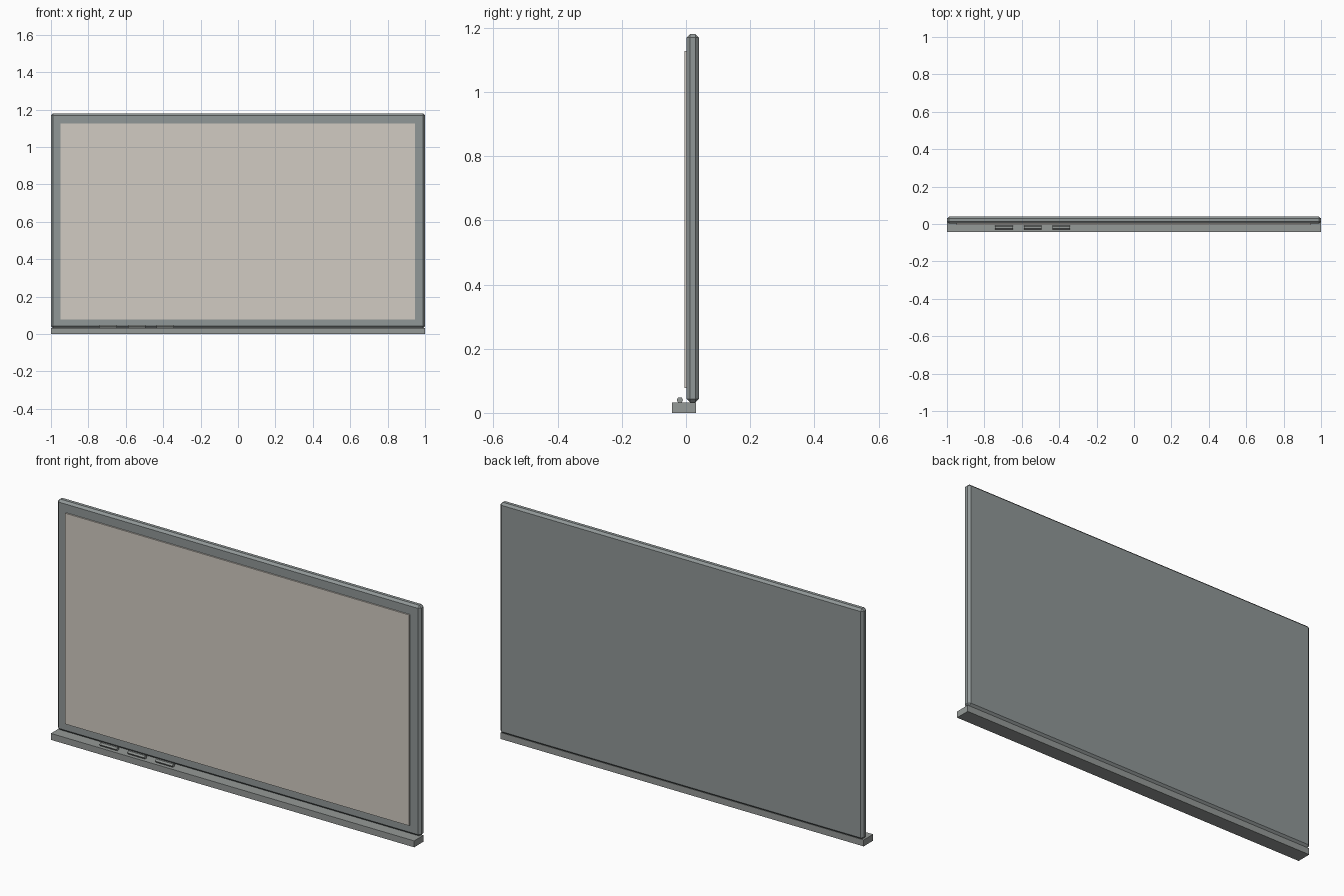
import bpy
import math

cube = bpy.data.objects.get("Cube")
if cube:
    bpy.data.objects.remove(cube, do_unlink=True)


def material(name, rgb):
    mat = bpy.data.materials.new(name)
    mat.use_nodes = True
    mat.diffuse_color = (*rgb, 1)
    mat.node_tree.nodes["Principled BSDF"].inputs["Base Color"].default_value = (*rgb, 1)
    return mat


grey = material("frame grey", (0.28, 0.31, 0.31))
tray_grey = material("tray grey", (0.30, 0.32, 0.31))
cream = material("board cream", (0.64, 0.60, 0.54))


def box(name, low, high, mat, bevel=0):
    centre = [(a + b) / 2 for a, b in zip(low, high)]
    bpy.ops.mesh.primitive_cube_add(size=1, location=centre)
    obj = bpy.context.object
    obj.name = name
    obj.scale = [b - a for a, b in zip(low, high)]
    bpy.ops.object.transform_apply(location=False, rotation=False, scale=True)
    obj.data.materials.append(mat)
    if bevel:
        mod = obj.modifiers.new("Chamfer", "BEVEL")
        mod.width = bevel
        mod.segments = 1
    return obj


# Chamfered frame slab, writing surface and pen tray
box("frame", (-1, 0.002, 0.032), (1, 0.04, 1.18), grey, 0.011)
box("writing_surface", (-0.948, -0.005, 0.078), (0.945, 0.01, 1.127), cream)
box("pen_tray", (-1, -0.043, 0), (1, 0.031, 0.032), tray_grey)

# Six-sided markers lying on the tray
for i, x in enumerate((-0.695, -0.542, -0.388)):
    bpy.ops.mesh.primitive_cylinder_add(
        vertices=6, radius=0.01, depth=0.094,
        location=(x, -0.019, 0.04), rotation=(0, math.pi / 2, 0))
    pen = bpy.context.object
    pen.name = f"marker_{i + 1}"
    pen.data.materials.append(tray_grey)
